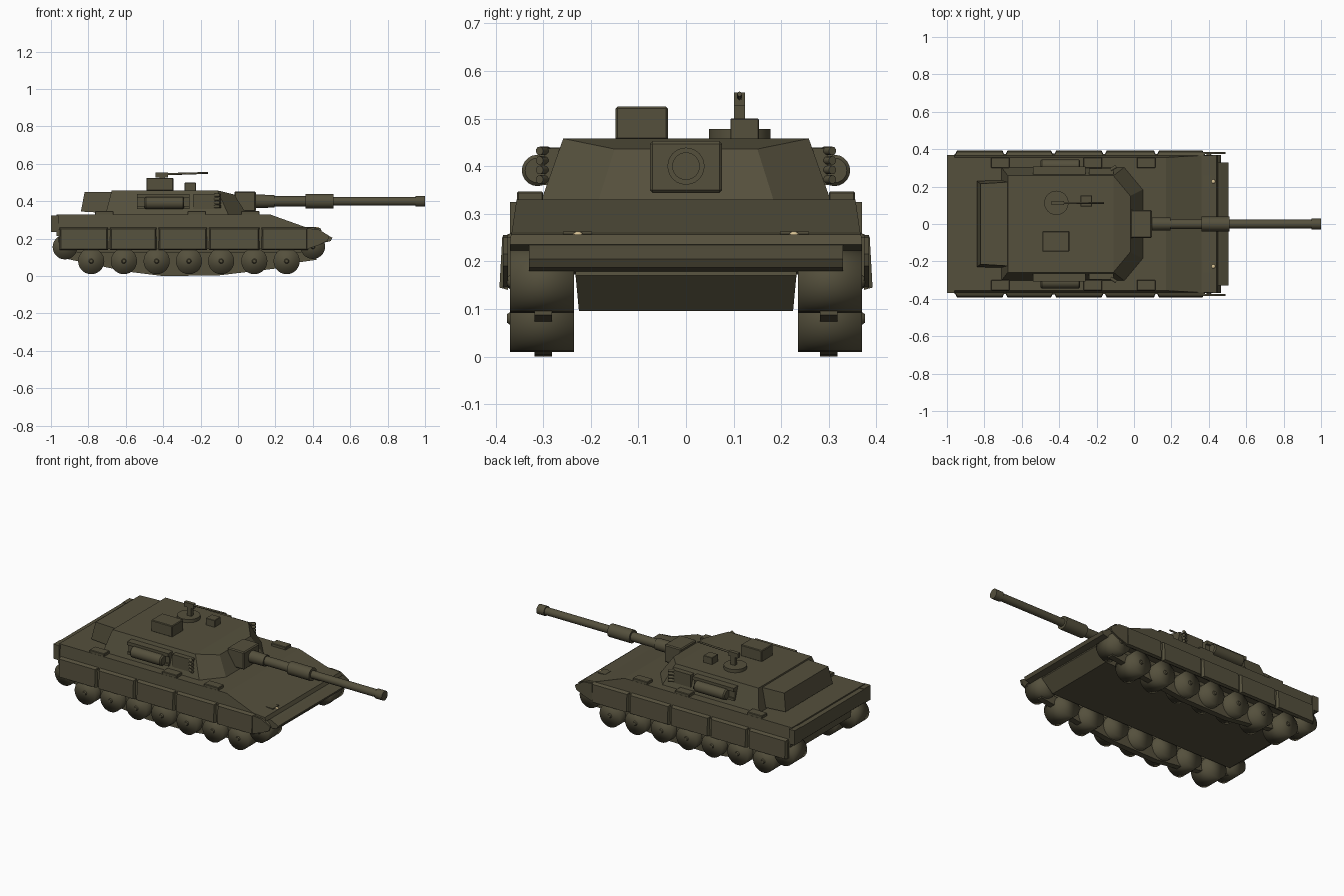
import bpy, bmesh, math
from mathutils import Vector

if "Cube" in bpy.data.objects:
    bpy.data.objects.remove(bpy.data.objects["Cube"])


def material(name, rgb):
    m = bpy.data.materials.new(name)
    m.diffuse_color = (*rgb, 1)
    m.use_nodes = True
    m.node_tree.nodes["Principled BSDF"].inputs["Base Color"].default_value = m.diffuse_color
    return m


OLIVE = material("olive drab", (0.090, 0.080, 0.046))
CREAM = material("lamp cream", (0.70, 0.55, 0.30))


def finish(name, bm, mat=OLIVE, angle=None):
    bmesh.ops.recalc_face_normals(bm, faces=bm.faces)
    me = bpy.data.meshes.new(name)
    bm.to_mesh(me)
    bm.free()
    me.materials.append(mat)
    ob = bpy.data.objects.new(name, me)
    bpy.context.collection.objects.link(ob)
    if angle is not None:
        bpy.ops.object.select_all(action='DESELECT')
        ob.select_set(True)
        bpy.context.view_layer.objects.active = ob
        bpy.ops.object.shade_smooth_by_angle(angle=math.radians(angle))
    return ob


def box(name, x, y, z, bevel=0.0):
    """Box from (min, max) ranges."""
    bm = bmesh.new()
    bmesh.ops.create_cube(bm, size=1)
    for v in bm.verts:
        v.co = Vector([(r[0] + r[1]) / 2 + c * (r[1] - r[0]) for r, c in zip((x, y, z), v.co)])
    if bevel:
        bmesh.ops.bevel(bm, geom=bm.edges[:], offset=bevel, segments=1, affect='EDGES')
    return finish(name, bm)


def loft(name, a, b):
    """Solid joining two matching outlines."""
    bm = bmesh.new()
    va = [bm.verts.new(p) for p in a]
    vb = [bm.verts.new(p) for p in b]
    bm.faces.new(va)
    bm.faces.new(vb)
    n = len(a)
    for i in range(n):
        j = (i + 1) % n
        bm.faces.new((va[i], va[j], vb[j], vb[i]))
    return finish(name, bm)


def side_solid(name, pts):
    """Symmetric solid from side profile points (x, z, half width)."""
    return loft(name, [(x, -w, z) for x, z, w in pts], [(x, w, z) for x, z, w in pts])


def lathe(name, start, axis, profile, seg=24, angle=40, mat=OLIVE):
    """Turned solid; profile holds (distance along axis, radius)."""
    axis = Vector(axis).normalized()
    rot = Vector((0, 0, 1)).rotation_difference(axis)
    bm = bmesh.new()
    rings = []
    for d, r in profile:
        rings.append([bm.verts.new(Vector(start) + rot @ Vector(
            (r * math.cos(2 * math.pi * i / seg), r * math.sin(2 * math.pi * i / seg), d)))
            for i in range(seg)])
    for r0, r1 in zip(rings, rings[1:]):
        for i in range(seg):
            j = (i + 1) % seg
            bm.faces.new((r0[i], r0[j], r1[j], r1[i]))
    bm.faces.new(rings[0])
    bm.faces.new(rings[-1])
    return finish(name, bm, mat, angle)


def span(s, a, b):
    return (min(s * a, s * b), max(s * a, s * b))


# Hull
side_solid("upper_hull", [(-0.97, 0.33, 0.356), (0.17, 0.33, 0.356), (0.36, 0.262, 0.366),
                          (0.44, 0.256, 0.368), (0.45, 0.235, 0.37), (0.38, 0.215, 0.37),
                          (-0.97, 0.215, 0.37)])
side_solid("lower_hull", [(-0.96, 0.23, 0.235), (0.45, 0.23, 0.235), (0.46, 0.17, 0.232),
                          (0.39, 0.096, 0.225), (-0.87, 0.096, 0.225), (-0.96, 0.17, 0.232)])
side_solid("nose_bar", [(0.43, 0.243, 0.33), (0.465, 0.226, 0.33), (0.505, 0.205, 0.33),
                        (0.495, 0.187, 0.33), (0.43, 0.172, 0.33)])
box("rear_plate", (-1.0, -0.96), (-0.365, 0.365), (0.24, 0.322))

WHEEL_X = (-0.785, -0.61, -0.435, -0.262, -0.09, 0.087, 0.26)
PANELS = ((-0.955, -0.695), (-0.685, -0.435), (-0.425, -0.165), (-0.155, 0.115), (0.125, 0.375))
GUIDE = ((0.42, 0.087), (0.30, 0.07), (0.2, 0.04), (-0.1, 0.004), (-0.4, 0.0),
         (-0.6, 0.025), (-0.93, 0.095), (-0.93, 0.13), (0.42, 0.13))

for s, side in ((-1, "right"), (1, "left")):
    # Running gear
    wheels = [(f"road_wheel_{side}_{i}", x, 0.08, 0.070) for i, x in enumerate(WHEEL_X)]
    wheels += [(f"drive_wheel_{side}", -0.925, 0.155, 0.066), (f"idler_wheel_{side}", 0.40, 0.158, 0.066)]
    for name, x, z, r in wheels:
        lathe(name, (x, s * 0.235, z), (0, s, 0), [(0, r), (0.135, r)], 28, 180)
        lathe(name + "_hub", (x, s * 0.366, z), (0, s, 0), [(0, 0.016), (0.01, 0.009)], 12)
    loft("track_guide_" + side, [(x, s * 0.282, z) for x, z in GUIDE],
         [(x, s * 0.318, z) for x, z in GUIDE])

    # Side skirts and front flap
    for i, (x0, x1) in enumerate(PANELS):
        c = 0.008
        loft(f"skirt_panel_{side}_{i}",
             [(x0, s * 0.366, 0.26), (x1, s * 0.366, 0.26), (x1, s * 0.374, 0.14), (x0, s * 0.374, 0.14)],
             [(x0 + c, s * 0.386, 0.252), (x1 - c, s * 0.386, 0.252),
              (x1 - c, s * 0.392, 0.145), (x0 + c, s * 0.392, 0.145)])
    box("skirt_backing_" + side, (-0.96, 0.38), span(s, 0.364, 0.374), (0.145, 0.25))
    flap = [(0.37, 0.255), (0.43, 0.25), (0.488, 0.215), (0.48, 0.19), (0.43, 0.165), (0.37, 0.145)]
    loft("front_flap_" + side, [(x, s * 0.374, z) for x, z in flap],
         [(x, s * 0.385, z) for x, z in flap])

    # Deck boxes, rear lamps and headlamps
    for i, (x0, x1) in enumerate(((-0.765, -0.665), (-0.27, -0.17), (0.015, 0.115))):
        box(f"deck_box_{side}_{i}", (x0, x1), span(s, 0.30, 0.355), (0.322, 0.347), 0.003)
    box("rear_box_" + side, (-1.0, -0.96), span(s, 0.305, 0.37), (0.235, 0.325))
    box("headlamp_base_" + side, (0.37, 0.418), span(s, 0.198, 0.258), (0.234, 0.263))
    bm = bmesh.new()
    bmesh.ops.create_uvsphere(bm, u_segments=14, v_segments=8, radius=0.013)
    bmesh.ops.translate(bm, verts=bm.verts, vec=(0.424, s * 0.227, 0.25))
    finish("headlamp_" + side, bm, CREAM, 180)

    # Turret side rack with stowage roll
    box("rack_plate_" + side, (-0.54, -0.26), span(s, 0.265, 0.305), (0.36, 0.375))
    box("rack_rail_" + side, (-0.54, -0.26), span(s, 0.262, 0.308), (0.418, 0.439))
    box("rack_back_" + side, (-0.54, -0.26), span(s, 0.265, 0.295), (0.365, 0.43))
    box("rack_side_bin_" + side, (-0.24, -0.11), span(s, 0.26, 0.297), (0.36, 0.437))
    lathe("stowage_roll_" + side, (-0.50, s * 0.312, 0.391), (1, 0, 0),
          [(0, 0.026), (0.007, 0.033), (0.205, 0.033), (0.212, 0.026)], 20)
    # Smoke dischargers
    for i in range(4):
        lathe(f"smoke_tube_{side}_{i}", (-0.125, s * 0.29, 0.372 + i * 0.02), (1, s * 0.6, 0),
              [(0, 0.009), (0.035, 0.009)], 10)

# Turret body
half_base = [(-0.71, 0.305), (-0.05, 0.305), (0.05, 0.185)]
half_top = [(-0.675, 0.258), (-0.11, 0.258), (-0.02, 0.15)]
top_z = [0.458, 0.458, 0.436]
base = [(x, y, 0.325) for x, y in half_base]
top = [(x, y, z) for (x, y), z in zip(half_top, top_z)]
ring = [p for p in base] + [(x, -y, z) for x, y, z in reversed(base)]
cap = [p for p in top] + [(x, -y, z) for x, y, z in reversed(top)]
bm = bmesh.new()
vb = [bm.verts.new(p) for p in ring]
vt = [bm.verts.new(p) for p in cap]
for i in range(6):
    j = (i + 1) % 6
    bm.faces.new((vb[i], vb[j], vt[j], vt[i]))
bm.faces.new(vb)
bm.faces.new((vt[0], vt[1], vt[4], vt[5]))
bm.faces.new((vt[1], vt[2], vt[3], vt[4]))
finish("turret", bm)
side_solid("turret_bustle", [(-0.82, 0.45, 0.215), (-0.66, 0.45, 0.225), (-0.66, 0.335, 0.235),
                             (-0.84, 0.345, 0.23)])

# Gun
box("gun_mantlet", (-0.02, 0.095), (-0.076, 0.076), (0.344, 0.453), 0.006)
lathe("gun_barrel", (0.08, 0, 0.40), (1, 0, 0),
      [(0, 0.036), (0.115, 0.034), (0.115, 0.027), (0.28, 0.027), (0.28, 0.039), (0.43, 0.039),
       (0.43, 0.023), (0.87, 0.023), (0.87, 0.029), (0.92, 0.029)], 24)

# Roof fittings
box("roof_sight", (-0.49, -0.345), (-0.148, -0.038), (0.455, 0.525), 0.004)
lathe("cupola", (-0.415, 0.113, 0.45), (0, 0, 1), [(0, 0.065), (0.028, 0.065)], 24)
box("periscope", (-0.285, -0.225), (0.093, 0.153), (0.45, 0.50), 0.002)
box("machine_gun_post", (-0.42, -0.39), (0.101, 0.124), (0.47, 0.53))
box("machine_gun_body", (-0.44, -0.375), (0.101, 0.124), (0.527, 0.555))
lathe("machine_gun_barrel", (-0.38, 0.1125, 0.545), (1, 0, 0.03), [(0, 0.006), (0.22, 0.005)], 10)
